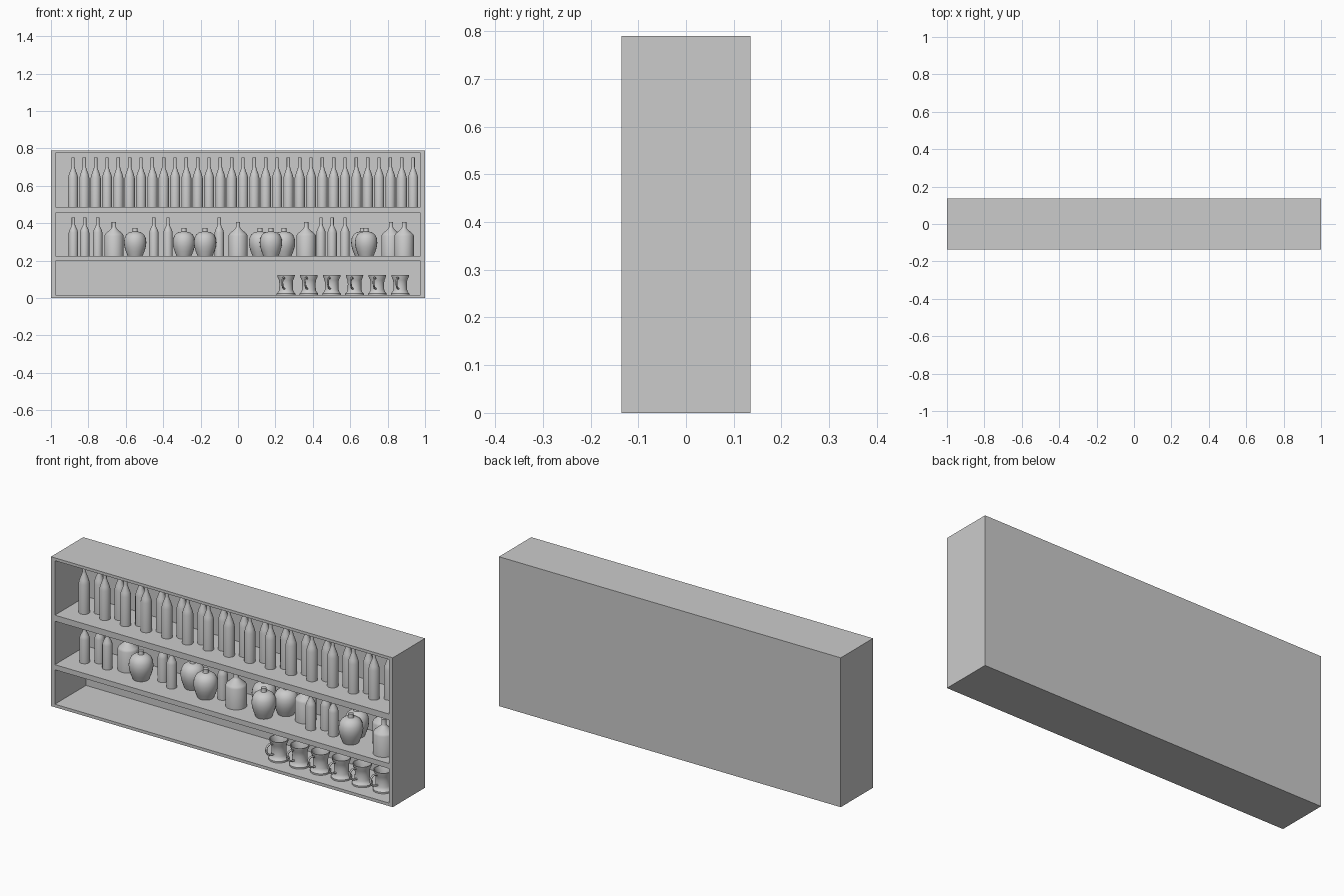
import bpy, bmesh, math
from mathutils import Matrix, Vector

if "Cube" in bpy.data.objects:
    bpy.data.objects.remove(bpy.data.objects["Cube"])


def link(name, mesh, loc=(0, 0, 0)):
    ob = bpy.data.objects.new(name, mesh)
    ob.location = loc
    bpy.context.collection.objects.link(ob)
    return ob


def boxes(name, spans):
    bm = bmesh.new()
    for lo, hi in spans:
        lo, hi = Vector(lo), Vector(hi)
        m = Matrix.Translation((lo + hi) / 2) @ Matrix.Diagonal((*(hi - lo), 1))
        bmesh.ops.create_cube(bm, size=1, matrix=m)
    me = bpy.data.meshes.new(name)
    bm.to_mesh(me)
    bm.free()
    return link(name, me)


def lathe(name, profile, seg=24):
    """Mesh turned around z from (radius, height) points."""
    bm = bmesh.new()
    vs = [bm.verts.new((r, 0, z)) for r, z in profile]
    es = [bm.edges.new(p) for p in zip(vs, vs[1:])]
    bmesh.ops.spin(bm, geom=vs + es, cent=(0, 0, 0), axis=(0, 0, 1),
                   angle=2 * math.pi, steps=seg)
    bmesh.ops.remove_doubles(bm, verts=bm.verts, dist=1e-5)
    bmesh.ops.recalc_face_normals(bm, faces=bm.faces)
    me = bpy.data.meshes.new(name)
    bm.to_mesh(me)
    bm.free()
    me.shade_smooth()
    me.set_sharp_from_angle(angle=math.radians(30))
    return me


# Cabinet: solid block with three bays cut from the front
cabinet = boxes("cabinet", [((-1, -.135, 0), (1, .135, .79))])
bays = [(.016, .198), (.225, .455), (.487, .775)]
cutter = boxes("bay_cutter", [((-.977, -.2, a), (.977, .125, b)) for a, b in bays])
cutter.hide_render = True
mod = cabinet.modifiers.new("bays", "BOOLEAN")
mod.operation, mod.solver, mod.object = "DIFFERENCE", "EXACT", cutter
bpy.context.view_layer.objects.active = cabinet
bpy.ops.object.modifier_apply(modifier="bays")
bpy.data.objects.remove(cutter)

# Turned shapes
tall = lathe("tall_bottle", [(0, 0), (.027, 0), (.027, .155), (.022, .175), (.011, .205),
                             (.009, .215), (.009, .265), (0, .265)])
small = lathe("small_bottle", [(0, 0), (.025, 0), (.025, .125), (.021, .14), (.011, .16),
                               (.009, .168), (.009, .207), (0, .207)])
jug = lathe("shouldered_jug", [(0, 0), (.052, 0), (.052, .108), (.047, .118), (.016, .145),
                               (.012, .152), (.012, .182), (0, .182)])
flask = lathe("round_flask", [(0, 0), (.04, 0), (.05, .025), (.057, .048), (.06, .072),
                              (.057, .095), (.048, .114), (.032, .126), (.015, .13),
                              (.013, .136), (.013, .15), (0, .15)])
mug = lathe("mug", [(0, 0), (.05, 0), (.05, .008), (.042, .016), (.037, .028), (.036, .06),
                    (.038, .08), (.046, .098), (.047, .107), (.043, .107), (.034, .08),
                    (.032, .015), (0, .015)])

# Top shelf: staggered row of tall bottles
for i in range(31):
    link("tall_bottle", tall, (-.882 + i * .0606, .015 if i % 2 else -.026, .487))

# Middle shelf: mixed vessels as (x, y)
FRONT, BACK = -.025, .042
middle = [
    (small, "small_bottle", [(-.88, FRONT), (-.82, .015), (-.75, -.02), (-.45, .015),
                             (-.374, -.02), (-.1, .015), (.444, FRONT), (.503, .015),
                             (.572, -.02)]),
    (jug, "shouldered_jug", [(-.663, .03), (0, -.015), (.364, .045), (.818, .045),
                             (.888, -.05)]),
    (flask, "round_flask", [(-.55, FRONT), (-.289, .035), (-.176, -.018), (.118, .05),
                            (.176, -.035), (.246, .05), (.685, -.035), (.665, .042)]),
]
for mesh, name, spots in middle:
    for x, y in spots:
        link(name, mesh, (x, y, .225))

# Mug handle: bent tube
cu = bpy.data.curves.new("mug_handle", "CURVE")
cu.dimensions = "3D"
cu.bevel_depth, cu.bevel_resolution, cu.resolution_u = .005, 2, 4
sp = cu.splines.new("BEZIER")
path = [(.035, .088), (.064, .092), (.08, .07), (.066, .042), (.035, .034)]
sp.bezier_points.add(len(path) - 1)
for p, (d, z) in zip(sp.bezier_points, path):
    p.co = (-.25 * d, -.97 * d, z)
    p.handle_left_type = p.handle_right_type = "AUTO"

# Bottom shelf: mugs on the right
for i in range(6):
    at = (.257 + i * .122, -.025, .016)
    link("mug", mug, at)
    link("mug_handle", cu, at)
